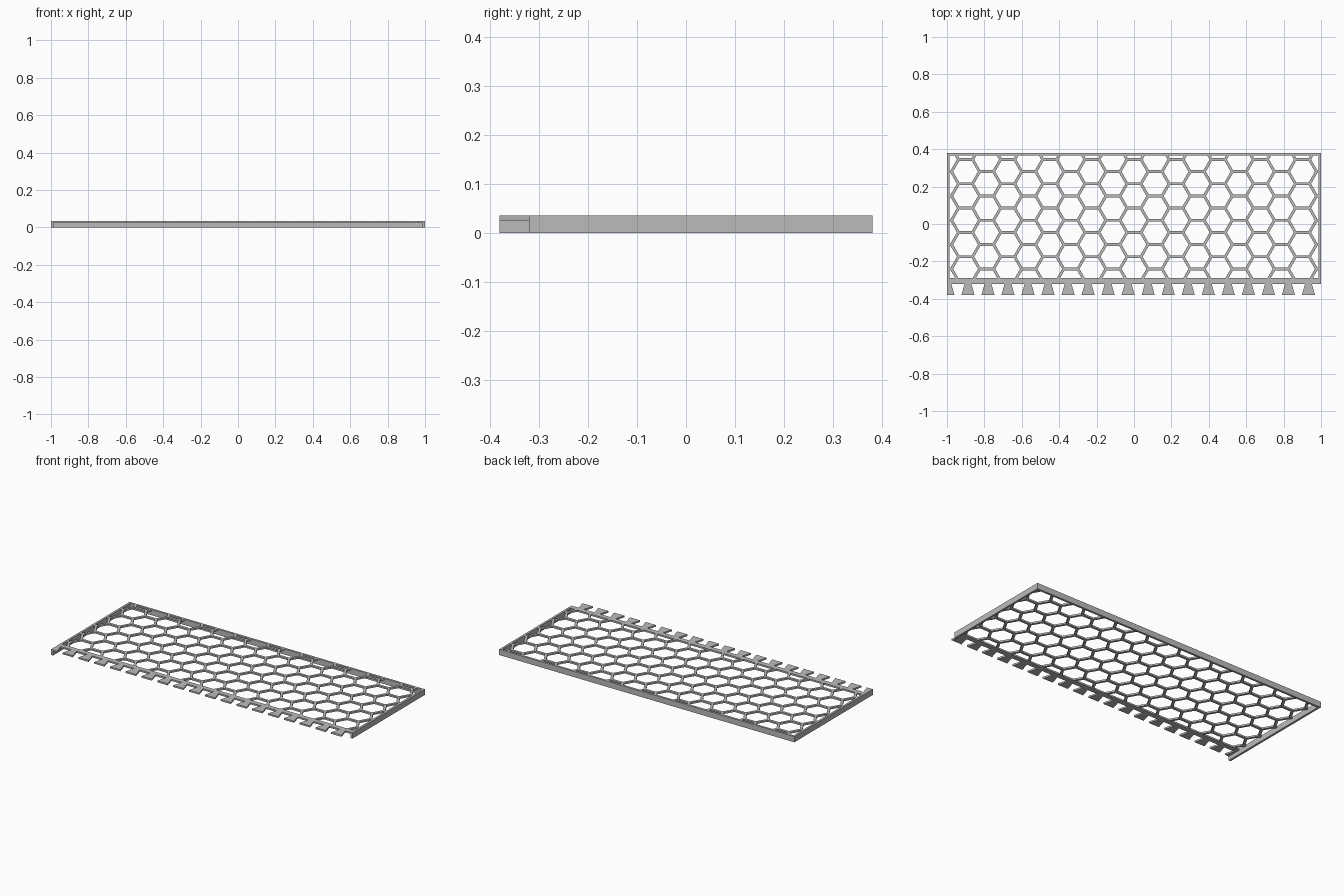
import bpy, bmesh, math

cube = bpy.data.objects.get("Cube")
if cube:
    bpy.data.objects.remove(cube)

TOP, DECK = 0.035, 0.025      # top of the frame, underside of the deck
FRONT, BACK = -0.32, 0.38     # frame extent in y
TIP = -0.38                   # front end of the teeth
WALL = 0.013

grey = bpy.data.materials.new("plain grey")
grey.use_nodes = True
grey.diffuse_color = (0.5, 0.5, 0.5, 1)
grey.node_tree.nodes["Principled BSDF"].inputs["Base Color"].default_value = (0.5, 0.5, 0.5, 1)


def finish(name, bm):
    bmesh.ops.recalc_face_normals(bm, faces=bm.faces)
    mesh = bpy.data.meshes.new(name)
    bm.to_mesh(mesh)
    bm.free()
    mesh.materials.append(grey)
    obj = bpy.data.objects.new(name, mesh)
    bpy.context.collection.objects.link(obj)
    return obj


def raise_faces(bm, height):
    out = bmesh.ops.extrude_face_region(bm, geom=bm.faces[:])
    verts = [g for g in out["geom"] if isinstance(g, bmesh.types.BMVert)]
    bmesh.ops.translate(bm, verts=verts, vec=(0, 0, height))


def prism(name, outline, z0, z1):
    bm = bmesh.new()
    bm.faces.new([bm.verts.new((x, y, z0)) for x, y in outline])
    raise_faces(bm, z1 - z0)
    return finish(name, bm)


def box(name, x0, x1, y0, y1, z0, z1):
    return prism(name, [(x0, y0), (x1, y0), (x1, y1), (x0, y1)], z0, z1)


# Frame: three deep walls and a thin front bar
box("back_wall", -1, 1, BACK - WALL, BACK, 0, TOP)
box("left_wall", 1 - WALL, 1, FRONT, BACK - WALL, 0, TOP)
box("right_wall", -1, WALL - 1, TIP, BACK - WALL, 0, TOP)
box("front_bar", WALL - 1, 1 - WALL, FRONT, -0.29, DECK, TOP)

# Dovetail teeth along the front, the first one cut by the right wall
for i in range(19):
    x = -0.995 + i * 0.1071
    left = WALL - 1 if i == 0 else None
    outline = [(left or x - 0.035, TIP), (x + 0.035, TIP),
               (x + 0.018, FRONT), (left or x - 0.018, FRONT)]
    prism(f"tooth_{i + 1}", outline, DECK, TOP)

# Honeycomb: hexagon cells inset to leave struts, trimmed to the frame
PITCH, STRUT = 0.13, 0.015
RADIUS = PITCH / math.sqrt(3)
bm = bmesh.new()
for col in range(-10, 11):
    for row in range(-4, 5):
        cx = col * RADIUS * 1.5
        cy = 0.02 + row * PITCH + (PITCH / 2 if col % 2 else 0)
        bm.faces.new([bm.verts.new((cx + RADIUS * math.cos(k * math.pi / 3),
                                    cy + RADIUS * math.sin(k * math.pi / 3), DECK))
                      for k in range(6)])
bmesh.ops.remove_doubles(bm, verts=bm.verts, dist=0.001)
cells = bm.faces[:]
bmesh.ops.inset_individual(bm, faces=cells, thickness=STRUT / 2, use_even_offset=True)
bmesh.ops.delete(bm, geom=cells, context="FACES")
for co, no in (((1 - WALL, 0, 0), (1, 0, 0)), ((WALL - 1, 0, 0), (-1, 0, 0)),
               ((0, BACK - WALL, 0), (0, 1, 0)), ((0, -0.29, 0), (0, -1, 0))):
    bmesh.ops.bisect_plane(bm, geom=bm.verts[:] + bm.edges[:] + bm.faces[:],
                           plane_co=co, plane_no=no, clear_outer=True)
raise_faces(bm, TOP - DECK)
finish("honeycomb_mesh", bm)
